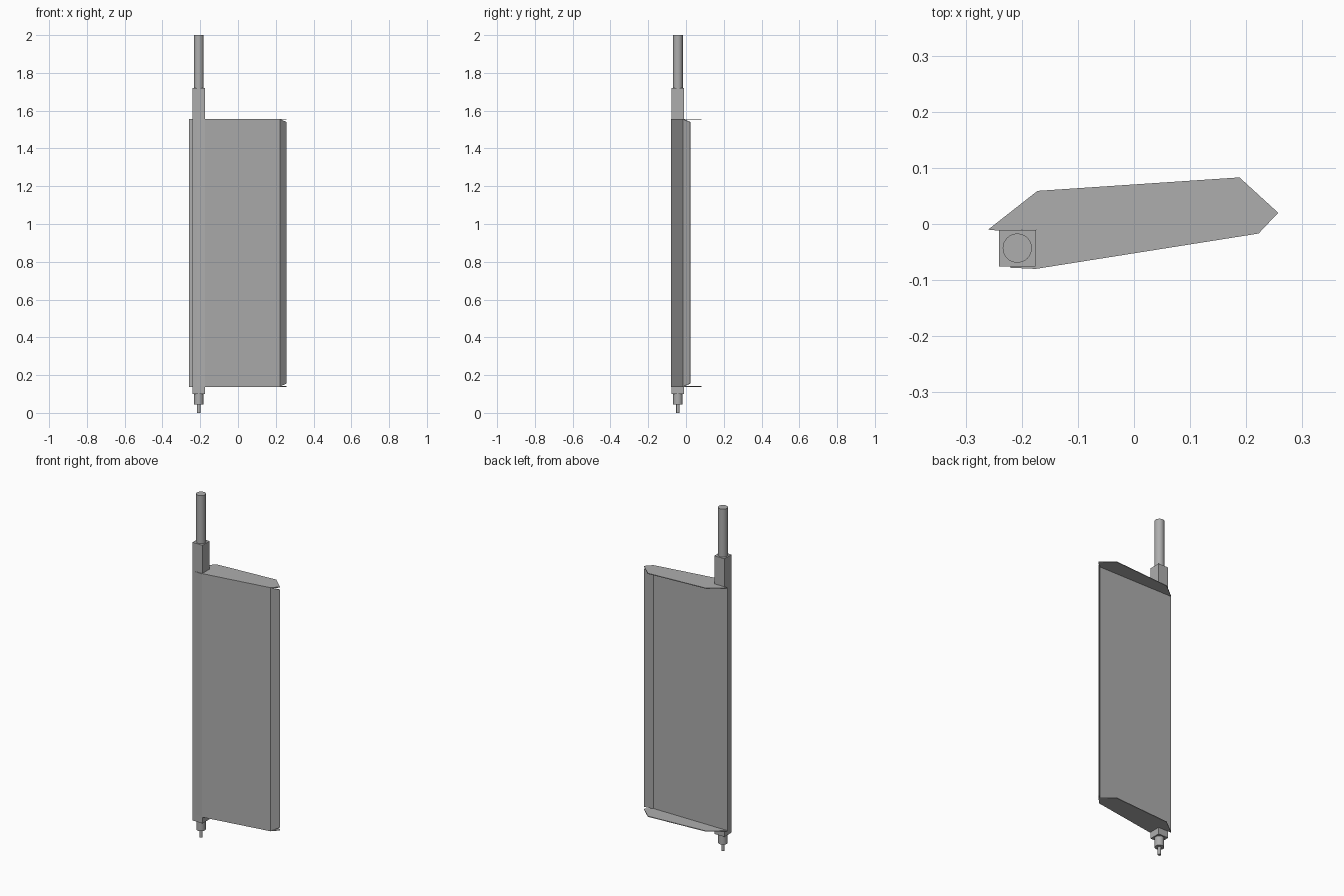
import bpy
import bmesh
from mathutils import Matrix

cube = bpy.data.objects.get("Cube")
if cube:
    bpy.data.objects.remove(cube, do_unlink=True)

GREY = (0.42, 0.42, 0.42, 1)
steel = bpy.data.materials.new("plain grey metal")
steel.use_nodes = True
steel.diffuse_color = GREY
steel.node_tree.nodes["Principled BSDF"].inputs["Base Color"].default_value = GREY

BOTTOM, TOP = 0.14, 1.555      # height range of the blade
AXIS = (-0.208, -0.043)        # centre of the shaft


def finish(name, bm):
    bmesh.ops.recalc_face_normals(bm, faces=bm.faces)
    mesh = bpy.data.meshes.new(name)
    bm.to_mesh(mesh)
    bm.free()
    mesh.materials.append(steel)
    obj = bpy.data.objects.new(name, mesh)
    bpy.context.collection.objects.link(obj)
    return obj


def prism(name, outline, low, high, tip_x=None, tip_cut=0):
    """Upright prism; corners beyond tip_x are shortened at both ends."""
    bm = bmesh.new()
    rings = []
    for z, sign in ((low, 1), (high, -1)):
        rings.append([bm.verts.new((x, y, z + sign * tip_cut * (tip_x is not None and x > tip_x)))
                      for x, y in outline])
    bm.faces.new(rings[0])
    bm.faces.new(rings[1])
    count = len(outline)
    for i in range(count):
        j = (i + 1) % count
        bm.faces.new((rings[0][i], rings[0][j], rings[1][j], rings[1][i]))
    return finish(name, bm)


def rod(name, radius, low, high, sides=32):
    bm = bmesh.new()
    place = Matrix.Translation((*AXIS, (low + high) / 2))
    bmesh.ops.create_cone(bm, cap_ends=True, segments=sides, radius1=radius,
                          radius2=radius, depth=high - low, matrix=place)
    obj = finish(name, bm)
    bpy.ops.object.select_all(action="DESELECT")
    obj.select_set(True)
    bpy.context.view_layer.objects.active = obj
    bpy.ops.object.shade_smooth_by_angle()


# Wedge-shaped blade with a thin rear strip wrapping the bar
prism("blade_panel",
      [(-0.26, -0.010), (-0.22, -0.014), (-0.22, -0.078), (-0.175, -0.08),
       (0.222, -0.017), (0.22, -0.012)], BOTTOM, TOP)

# Bent lip along the free edge, with trimmed corners
prism("edge_lip",
      [(0.222, -0.017), (0.257, 0.02), (0.254, 0.023), (0.219, -0.012)],
      BOTTOM, TOP, 0.24, 0.015)

# Thin end flanges reaching backwards
flange = [(-0.26, -0.010), (-0.175, -0.010), (-0.175, -0.08), (0.222, -0.017),
          (0.257, 0.02), (0.188, 0.083), (-0.172, 0.059)]
prism("bottom_flange", flange, BOTTOM - 0.002, BOTTOM + 0.002)
prism("top_flange", flange, TOP - 0.002, TOP + 0.002)

# Square bar with turned ends
half = 0.0325
x, y = AXIS
prism("square_bar", [(x - half, y - half), (x + half, y - half),
                     (x + half, y + half), (x - half, y + half)], 0.10, 1.72)
rod("upper_shaft", 0.026, 1.72, 2.0)
rod("lower_shaft", 0.025, 0.045, 0.10)
rod("lower_pin", 0.009, 0, 0.045, 16)
